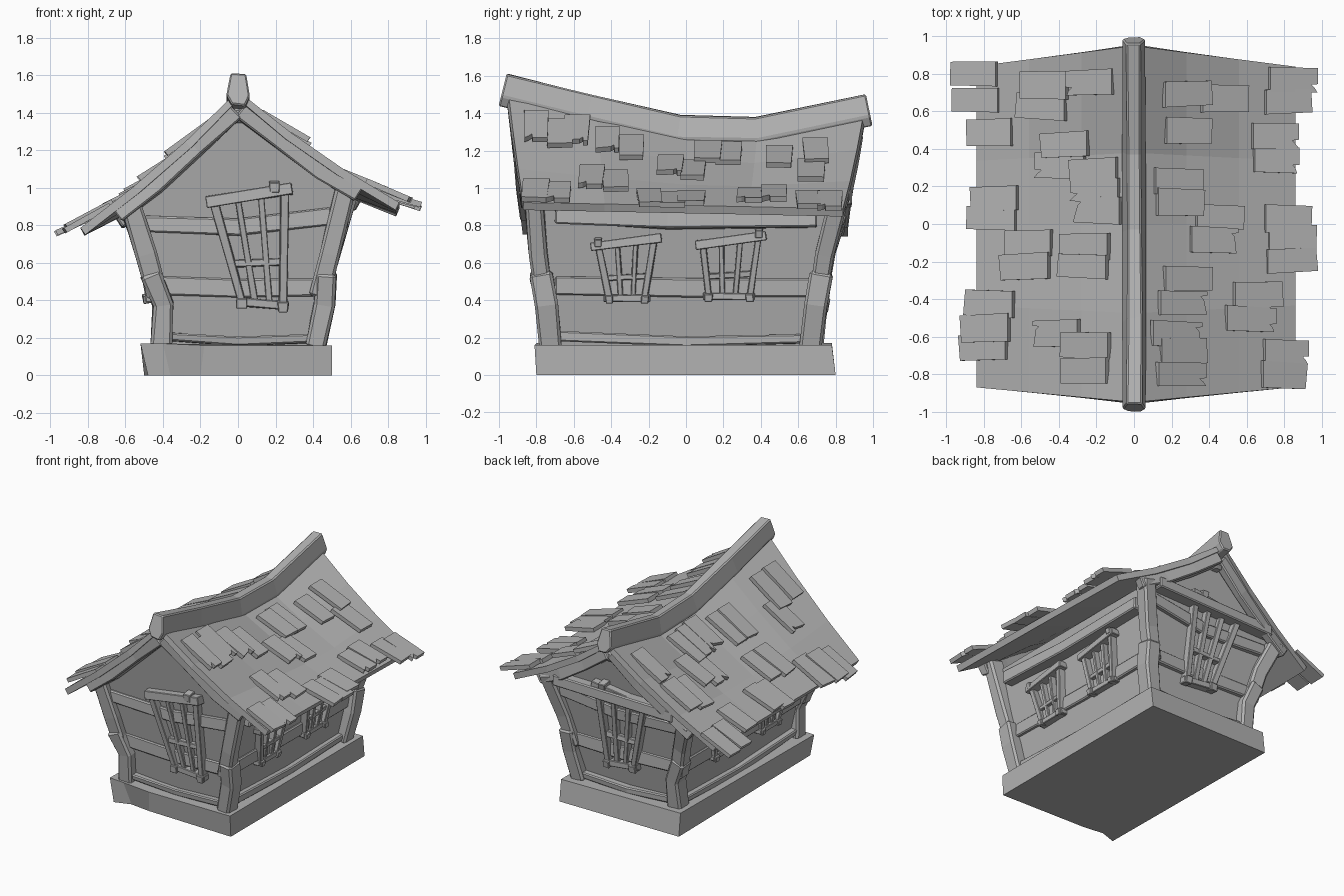
import bpy, bmesh, math, random
from mathutils import Vector

random.seed(4)
if "Cube" in bpy.data.objects:
    bpy.data.objects.remove(bpy.data.objects["Cube"])

grey = bpy.data.materials.new("plain grey")
grey.use_nodes = True
colour = (0.45, 0.45, 0.45, 1)
grey.diffuse_color = colour
grey.node_tree.nodes["Principled BSDF"].inputs["Base Color"].default_value = colour


def make(name, verts, faces, solid=0, bevel=0, fix=True):
    """Flat shaded object from vertices and faces, with optional modifiers."""
    bm = bmesh.new()
    vs = [bm.verts.new(v) for v in verts]
    for f in faces:
        bm.faces.new([vs[i] for i in f])
    if fix:
        bmesh.ops.recalc_face_normals(bm, faces=bm.faces)
    mesh = bpy.data.meshes.new(name)
    bm.to_mesh(mesh)
    bm.free()
    mesh.materials.append(grey)
    obj = bpy.data.objects.new(name, mesh)
    bpy.context.collection.objects.link(obj)
    if solid:
        mod = obj.modifiers.new("thickness", "SOLIDIFY")
        mod.thickness = solid
    if bevel:
        mod = obj.modifiers.new("chamfer", "BEVEL")
        mod.width = bevel
        mod.segments = 1
        mod.limit_method = "ANGLE"


def loft(name, rings, bevel=0):
    """Closed solid through rings that share one vertex count."""
    n = len(rings[0])
    faces = [tuple(range(n)), tuple(range(n * (len(rings) - 1), n * len(rings)))]
    for r in range(len(rings) - 1):
        for i in range(n):
            j = (i + 1) % n
            faces.append((r * n + i, r * n + j, r * n + n + j, r * n + n + i))
    make(name, [v for ring in rings for v in ring], faces, bevel=bevel)


SQUARE = [(-1, -1), (1, -1), (1, 1), (-1, 1)]
RIDGE = [(-0.5, -1), (0.5, -1), (1, -0.4), (0.6, 1), (-0.6, 1), (-1, -0.4)]


def beam(name, pts, w, h, up, section=SQUARE, bevel=0.008, rough=0.006):
    """Hewn timber swept along a path; h runs along up, w across it."""
    pts, up, rings = [Vector(p) for p in pts], Vector(up), []
    for i, p in enumerate(pts):
        t = (pts[min(i + 1, len(pts) - 1)] - pts[max(i - 1, 0)]).normalized()
        side = t.cross(up).normalized()
        top = side.cross(t)
        rings.append([p + side * (a * w / 2 + random.uniform(-rough, rough))
                      + top * (b * h / 2 + random.uniform(-rough, rough)) for a, b in section])
    loft(name, rings, bevel)


# ---- roof shape rules
RIDGE_LINE = [(-1, 1.53), (-0.5, 1.40), (0, 1.29), (0.4, 1.28), (1, 1.41)]


def ridge_z(y):
    y = max(-1, min(1, y))
    for (a, za), (b, zb) in zip(RIDGE_LINE, RIDGE_LINE[1:]):
        if y <= b:
            return za + (zb - za) * (y - a) / (b - a)


def roof_z(x, y):
    t = abs(x) / 0.85
    eave = 0.78 if x < 0 else 0.91 - 0.02 * y
    return ridge_z(y) * (1 - t) + eave * t - 0.1 * t * (1 - t)


def roof_edge(x, sy):
    return sy * (0.95 - (0.08 if sy < 0 else 0.11) * abs(x) / 0.85)


# ---- wall shape rules: walls lean outward as they rise
WALLS = {"front": (0, -1), "back": (0, 1), "left": (1, 0), "right": (-1, 0)}


def on_wall(face, u, z, lift=0):
    k = (z - 0.17) / 0.76
    nx, ny = WALLS[face]
    if nx:
        return Vector((nx * (0.40 + 0.13 * k + lift), u, z))
    depth = 0.71 + 0.11 * k if ny < 0 else 0.66 + 0.14 * k
    return Vector((u, ny * (depth + lift), z))


def wall_beam(name, face, ends, w, h, lift=0.0, **kw):
    nx, ny = WALLS[face]
    beam(name, [on_wall(face, u, z, lift) for u, z in ends], w, h, (nx, ny, 0), **kw)


# ---- plinth with a dent low in its front face
low = [(-0.48, -0.8, 0), (-0.36, -0.76, 0), (-0.2, -0.78, 0), (0.5, -0.8, 0), (0.5, 0.8, 0), (-0.5, 0.8, 0)]
high = [(-0.52, -0.79, 0.17), (-0.4, -0.8, 0.17), (-0.18, -0.81, 0.16), (0.5, -0.81, 0.16),
        (0.5, 0.78, 0.16), (-0.5, 0.78, 0.17)]
loft("plinth", [low, high])

# ---- walls
for face, (nx, ny) in WALLS.items():
    if nx:
        top = 0.97 if nx > 0 else 0.92
        quad = [on_wall(face, u, z) for u, z in [(-0.72, 0.15), (0.67, 0.15), (0.82, top), (-0.83, top)]]
        make(face + "_wall", quad, [(0, 1, 2, 3)])
    else:
        y = ny * 0.86
        outline = [(-0.41, 0.15), (0.41, 0.15), (0.54, roof_z(0.54, y) - 0.04),
                   (0, ridge_z(y) - 0.05), (-0.54, roof_z(-0.54, y) - 0.04)]
        make(face + "_gable_wall", [on_wall(face, u, z) for u, z in outline], [(0, 1, 2, 3, 4)])

    # rails and boards across each wall
    r = 0.7 if nx else 0.42
    wall_beam(face + "_sill", face, [(-r, 0.21), (0, 0.18), (r, 0.2)], 0.05, 0.07, 0.01)
    wall_beam(face + "_mid_rail", face, [(-r, 0.48), (0, 0.47), (r, 0.47)], 0.1, 0.04)
    if nx:
        wall_beam(face + "_wall_plate", face, [(-r, 0.86), (-0.1, 0.83), (r, 0.84)], 0.1, 0.1, 0.02)
    else:
        wall_beam(face + "_upper_rail", face, [(-0.5, 0.81), (0, 0.79), (0.5, 0.85)], 0.09, 0.05)
wall_beam("back_lintel", "back", [(-0.5, 0.93), (0.5, 0.95)], 0.08, 0.1, 0.03)

# ---- corner posts, each of a stout foot and a leaning upper part
for sx in (-1, 1):
    for sy in (-1, 1):
        tag = ("back" if sy > 0 else "front") + ("_left" if sx > 0 else "_right")
        knee = 0.40 if sx < 0 else 0.46
        inset = 0.05 if sy > 0 else 0
        out = (0, sy, 0)
        beam(tag + "_post_foot", [(sx * 0.41, sy * (0.72 - inset), 0.15), (sx * knee, sy * (0.745 - inset), 0.38),
                                  (sx * 0.47, sy * (0.775 - inset), 0.55)], 0.11, 0.12, out, bevel=0.015)
        beam(tag + "_post_top", [(sx * 0.43, sy * (0.755 - inset), 0.42), (sx * 0.49, sy * (0.79 - inset), 0.65),
                                 (sx * 0.58, sy * 0.82, roof_z(sx * 0.58, sy * 0.82) - 0.05)],
             0.11, 0.1, out, bevel=0.015)


# ---- windows: a crooked frame with rails and bars
def window(name, face, corners, size, peg_at, shift=0):
    bl, br, tr, tl = [Vector((u + shift, z)) for u, z in corners]

    def piece(part, a, b, w, h, over=0.0):
        d = (b - a).normalized() * over
        wall_beam(name + part, face, [a - d, b + d], w, h, 0.015, bevel=0.004, rough=0.004)

    piece("_head", tl, tr, size * 1.35, 0.09, 0.04)
    piece("_sill", bl, br, size, 0.07, 0.03)
    piece("_jamb_a", bl, tl, size, 0.07)
    piece("_jamb_b", br, tr, size, 0.07)
    piece("_rail", bl.lerp(tl, 0.38), br.lerp(tr, 0.38), size * 0.8, 0.045)
    for f in (1 / 3, 2 / 3):
        piece("_bar", bl.lerp(br, f), tl.lerp(tr, f), size * 0.8, 0.05)
    # pegs holding head and sill
    peg = Vector((0, size * 0.6))
    for part, c in (("_head_peg", tl.lerp(tr, peg_at) + peg), ("_sill_peg_a", bl), ("_sill_peg_b", br)):
        piece(part, c - peg, c + peg, size * 1.2, 0.1)


big = [(0.02, 0.39), (0.24, 0.37), (0.25, 0.99), (-0.13, 0.93)]
window("front_window", "front", big, 0.045, 0.85)
window("back_window", "back", big, 0.045, 0.85, shift=-0.1)
for face in ("left", "right"):
    window(face + "_window_a", face, [(-0.41, 0.41), (-0.22, 0.41), (-0.17, 0.73), (-0.47, 0.69)], 0.035, 0.0)
    window(face + "_window_b", face, [(0.12, 0.42), (0.34, 0.42), (0.39, 0.74), (0.09, 0.70)], 0.035, 1.0)

# ---- sagging roof deck
cols = [-0.84, -0.56, -0.28, 0, 0.28, 0.56, 0.86]
rows = [-1, -0.5, 0, 0.4, 1]
deck = []
for v in rows:
    for x in cols:
        y = abs(v) * roof_edge(x, -1 if v < 0 else 1)
        deck.append((x, y, roof_z(x, y)))
n = len(cols)
quads = [(j * n + i, j * n + i + 1, j * n + n + i + 1, j * n + n + i)
         for j in range(len(rows) - 1) for i in range(n - 1)]
make("roof_deck", deck, quads, solid=0.045, fix=False)

# ---- ridge beam
beam("ridge_beam", [(0, -0.98, 1.525), (0, -0.52, 1.41), (0, -0.04, 1.305), (0, 0.38, 1.29), (0, 0.98, 1.415)],
     0.13, 0.17, (0, 0, 1), section=RIDGE)

# ---- rafters under both gable edges
for sy in (-1, 1):
    for sx in (-1, 1):
        path = []
        for d in (0.01, 0.22, 0.44, 0.64):
            y = roof_edge(d, sy) - sy * 0.045
            path.append((sx * d, y, roof_z(sx * d, y) - 0.085))
        beam("gable_rafter", path, 0.07, 0.09, (0, 0, 1), rough=0.01)
    # stub of the ridge pole below the apex
    pole_z = ridge_z(sy) - 0.14
    beam("ridge_pole_end", [(0, sy * 0.78, pole_z), (0, sy * 0.92, pole_z)], 0.09, 0.09, (0, 0, 1), bevel=0.02)


# ---- shingles: upper edge distance from ridge, position along ridge
def shingle(sx, d, y):
    length, half = random.uniform(0.22, 0.25), random.uniform(0.064, 0.076)
    lift = random.uniform(0.0, 0.014)
    skew = random.uniform(-0.014, 0.014)
    d -= 0.015
    a = Vector((sx * d, y, roof_z(sx * d, y)))
    d += length
    b = Vector((sx * d, y, roof_z(sx * d, y)))
    down = (b - a).normalized()
    along = Vector((0, 1, 0))
    normal = down.cross(along) * sx
    length = (b - a).length
    shape = [(0, -half), (0, half), (length, half * 0.95)]
    if random.random() < 0.3:  # chipped lower end
        c = random.choice((-0.45, 0.45)) * half
        shape += [(length, c + 0.01), (length * 0.86, c + 0.006), (length - 0.02, c - 0.01)]
    shape += [(length + skew, -half * 0.95)]
    rings = [[a + down * s + along * (t + skew * s / length) + normal * (lift + h + 0.025 * s / length)
              for s, t in shape] for h in (-0.006, 0.024)]
    loft("shingle", rings)


right_slope = [(.74, .8), (.73, .66), (.66, .49), (.63, .14), (.64, .03), (.45, -.1), (.46, -.22),
               (.65, -.43), (.67, -.55), (.69, -.65), (.36, .74), (.37, .62), (.12, .76), (.25, .43),
               (.27, .31), (.1, .29), (.09, .18), (.08, .07), (.14, -.12), (.15, -.23), (.3, -.58),
               (.14, -.65), (.15, -.78)]
left_slope = [(.17, .69), (.18, .5), (.37, .67), (.73, .77), (.71, .65), (.64, .47), (.65, .35),
              (.12, .23), (.13, .12), (.34, .04), (.31, -.08), (.71, .03), (.73, -.07), (.72, -.2),
              (.17, -.29), (.14, -.42), (.54, -.38), (.5, -.5), (.1, -.58), (.15, -.68), (.13, -.8),
              (.7, -.68), (.69, -.8)]
for sx, slope in ((-1, right_slope), (1, left_slope)):
    for d, y in slope:
        shingle(sx, d, y)
